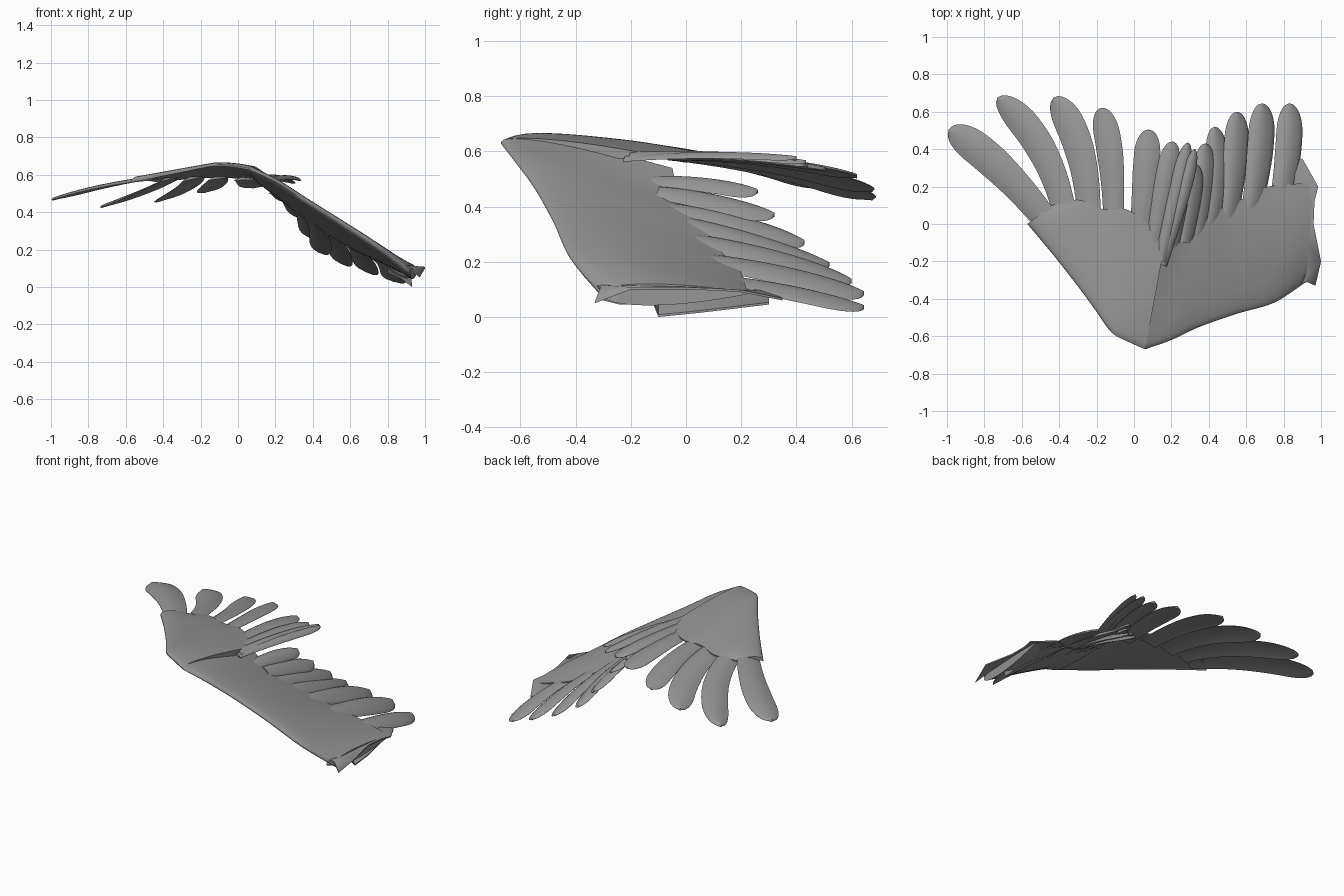
import bpy, bmesh, math
from mathutils import Vector

if "Cube" in bpy.data.objects:
    bpy.data.objects.remove(bpy.data.objects["Cube"])

grey = bpy.data.materials.new("feather grey")
grey.diffuse_color = (0.3, 0.3, 0.3, 1)
grey.use_nodes = True
grey.node_tree.nodes["Principled BSDF"].inputs["Base Color"].default_value = grey.diffuse_color


def finish(name, bm, angle=50):
    bmesh.ops.recalc_face_normals(bm, faces=bm.faces)
    me = bpy.data.meshes.new(name)
    bm.to_mesh(me)
    bm.free()
    me.materials.append(grey)
    ob = bpy.data.objects.new(name, me)
    bpy.context.collection.objects.link(ob)
    bpy.ops.object.select_all(action='DESELECT')
    ob.select_set(True)
    bpy.context.view_layer.objects.active = ob
    bpy.ops.object.shade_smooth_by_angle(angle=math.radians(angle))
    return ob


def shell(name, nu, nv, fn):
    """Closed skin: fn(u, v) gives the top and bottom points."""
    bm = bmesh.new()
    rings = []
    for i in range(nu + 1):
        pairs = [fn(i / nu, j / nv) for j in range(nv + 1)]
        ring = [p[0] for p in pairs] + [p[1] for p in reversed(pairs)]
        rings.append([bm.verts.new(p) for p in ring])
    n = len(rings[0])
    for a, b in zip(rings, rings[1:]):
        for j in range(n):
            k = (j + 1) % n
            bm.faces.new((a[j], a[k], b[k], b[j]))
    for r in (rings[0], rings[-1]):
        for j in range(nv):
            bm.faces.new((r[j], r[j + 1], r[n - 2 - j], r[n - 1 - j]))
    return finish(name, bm)


def along(pts, u):
    """Smooth curve through points."""
    n = len(pts) - 1
    i = min(int(u * n), n - 1)
    t = u * n - i
    p1, p2 = Vector(pts[i]), Vector(pts[i + 1])
    p0 = Vector(pts[i - 1]) if i else 2 * p1 - p2
    p3 = Vector(pts[i + 2]) if i + 2 <= n else 2 * p2 - p1
    return 0.5 * (2 * p1 + (p2 - p0) * t + (2 * p0 - 5 * p1 + 4 * p2 - p3) * t * t
                  + (3 * p1 - p0 - 3 * p2 + p3) * t ** 3)


def panel(name, lead, trail, bump, thick0, thick1):
    def fn(u, v):
        v = v ** 1.5                       # finer rows at the rounded leading edge
        p = along(lead, u).lerp(along(trail, u), v)
        p.z += bump * 2.6 * math.sqrt(v) * (1 - v)
        t = (thick0 + (thick1 - thick0) * u) * 2.6 * math.sqrt(v) * (1 - v) + 0.008
        return p, p - Vector((0, 0, t))
    return shell(name, 30, 16, fn)


def feather(name, base, mid, tip, hw, slope, camber=0.012):
    b, t = Vector(base), Vector(tip)
    m = Vector((mid[0], mid[1], (b.z + t.z) / 2 + 0.015))
    c = 2 * m - (b + t) / 2

    def fn(u, v):
        u = 1 - (1 - u) ** 1.5             # finer rows at the rounded tip
        p = b * (1 - u) ** 2 + c * 2 * u * (1 - u) + t * u * u
        d = (c - b) * (1 - u) + (t - c) * u
        side = Vector((d.y, -d.x, 0)).normalized()
        side.z = slope * side.x
        w = hw * (0.75 + 0.25 * min(1, u / 0.55))
        if u > 0.72:
            w *= math.sqrt(max(0.0004, 1 - ((u - 0.72) / 0.28) ** 2))
        s = 2 * v - 1
        p = p + side * w * s
        p.z -= camber * s * s * w / hw
        th = Vector((0, 0, 0.007 * (1 - s * s) + 0.001))
        return p + th, p - th
    return shell(name, 18, 8, fn)


def plate(name, pts):
    bm = bmesh.new()
    bm.faces.new([bm.verts.new(p) for p in pts])
    bmesh.ops.triangulate(bm, faces=bm.faces)
    r = bmesh.ops.extrude_face_region(bm, geom=bm.faces[:])
    for v in r["geom"]:
        if isinstance(v, bmesh.types.BMVert):
            v.co.z += 0.008
    return finish(name, bm)


# Outer (hand) part of the wing
panel("hand_panel",
      [(.06, -.67, .635), (-.03, -.63, .65), (-.12, -.58, .655), (-.2, -.47, .642),
       (-.28, -.36, .625), (-.42, -.18, .597), (-.57, 0, .567)],
      [(.17, -.08, .58), (.12, -.04, .583), (.04, .03, .587), (-.05, .08, .59),
       (-.17, .08, .59), (-.3, .13, .582), (-.44, .1, .57)], 0.025, 0.045, 0.015)

# Inner (arm) part of the wing
panel("arm_panel",
      [(.06, -.67, .635), (.2, -.62, .57), (.35, -.55, .475),
       (.55, -.48, .35), (.75, -.42, .22), (.92, -.31, .09)],
      [(.14, -.05, .54), (.28, -.02, .43), (.4, .05, .345),
       (.55, .12, .245), (.72, .2, .16), (.96, .22, .09)], 0.03, 0.05, 0.07)

# Long outer feathers: base, middle, tip, half width, sideways slope
primaries = [
    ((-.44, -.02, .585), (-.72, .3), (-.99, .505, .47), .088, .15),
    ((-.36, .0, .585), (-.49, .39), (-.73, .675, .43), .08, .22),
    ((-.24, .0, .585), (-.29, .39), (-.43, .675, .46), .08, .22),
    ((-.11, .0, .585), (-.125, .35), (-.18, .62, .51), .07, .15),
    ((.03, -.07, .58), (.06, .25), (.08, .505, .535), .07, .05),
    ((.1, -.13, .585), (.16, .2), (.21, .44, .55), .055, -.05),
    ((.14, -.2, .59), (.22, .14), (.29, .435, .56), .042, -.1),
    ((.15, -.22, .575), (.25, .11), (.325, .4, .575), .035, -.1),
]
for i, f in enumerate(primaries):
    feather(f"outer_feather_{i + 1}", *f)

# Shorter inner feathers, stepping down towards the root
secondaries = [
    ((.2, -.14, .5), (.23, .07), (.26, .26, .455), .05, -.4),
    ((.27, -.1, .46), (.3, .1), (.33, .32, .37), .055, -.5),
    ((.34, -.06, .40), (.37, .2), (.38, .43, .27), .055, -.5),
    ((.4, -.04, .355), (.44, .24), (.43, .52, .19), .06, -.5),
    ((.5, .0, .29), (.54, .32), (.55, .6, .13), .065, -.5),
    ((.62, .03, .22), (.67, .35), (.685, .645, .085), .07, -.45),
    ((.76, .03, .15), (.82, .35), (.83, .645, .035), .07, -.3),
]
for i, f in enumerate(secondaries):
    feather(f"inner_feather_{i + 1}", *f, camber=0.02)

# Ragged root end, upper and lower flaps
plate("root_upper_flap",
      [(.88, -.33, .11), (.925, -.31, .1), (.97, -.33, .05), (1, -.2, .1), (.96, 0, .1),
       (.965, .12, .095), (.985, .2, .09), (.9, .35, .06), (.8, .3, .09), (.85, 0, .11)])
plate("root_lower_flap",
      [(.86, -.3, .06), (.9, -.24, .045), (.925, -.12, .05), (.93, -.1, 0), (.93, .05, .015),
       (.9, .3, .045), (.8, .3, .075), (.8, -.1, .1)])
